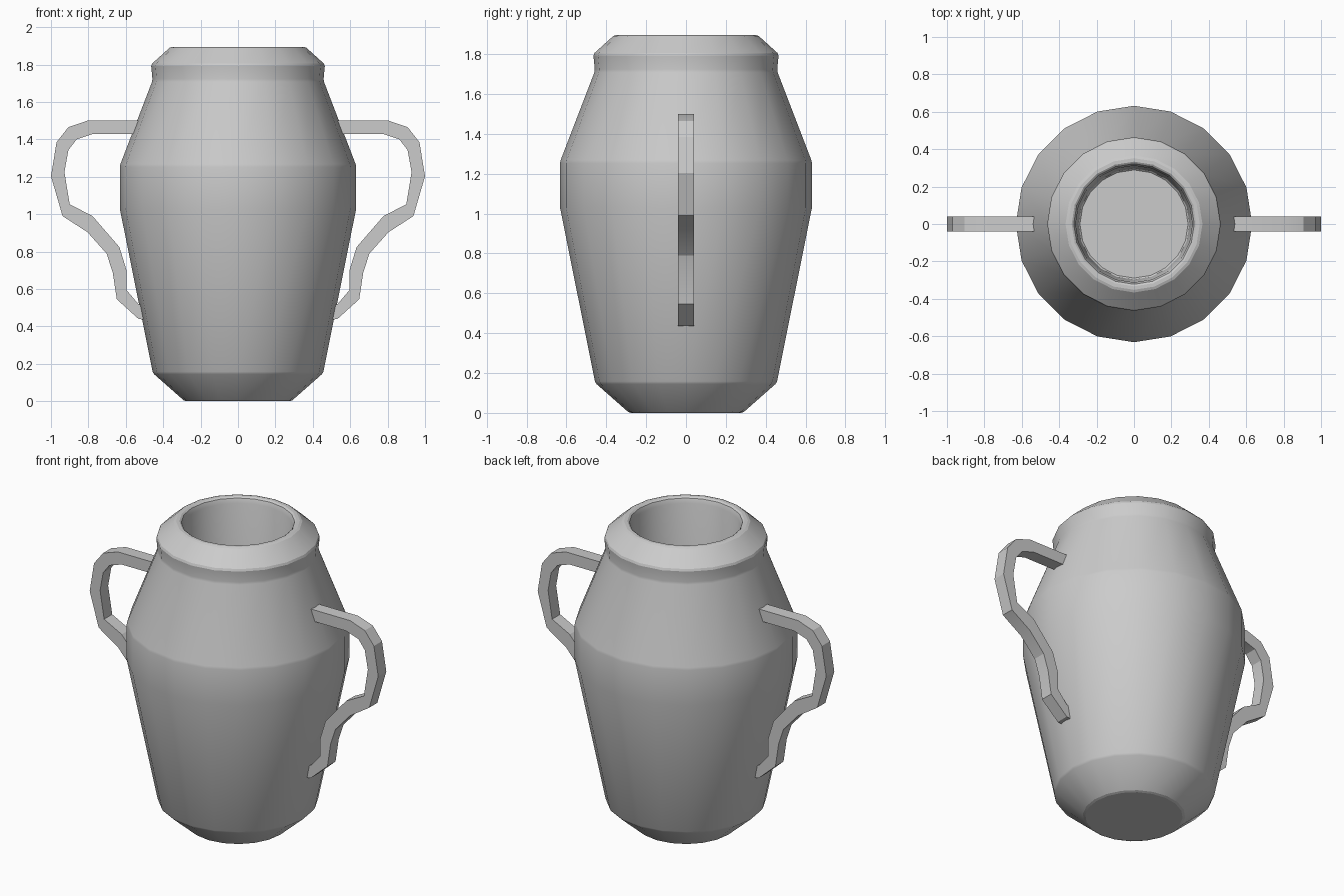
import bpy, bmesh, math
from mathutils import Vector

if "Cube" in bpy.data.objects:
    bpy.data.objects.remove(bpy.data.objects["Cube"])


def finish(name, bm, angle):
    bmesh.ops.recalc_face_normals(bm, faces=bm.faces)
    me = bpy.data.meshes.new(name)
    bm.to_mesh(me)
    bm.free()
    ob = bpy.data.objects.new(name, me)
    bpy.context.collection.objects.link(ob)
    bpy.ops.object.select_all(action='DESELECT')
    bpy.context.view_layer.objects.active = ob
    ob.select_set(True)
    bpy.ops.object.shade_smooth_by_angle(angle=math.radians(angle))
    return ob


# Jar body: outer wall, rim, hollow inside (radius, height), 20 sides
profile = [(0.285, 0), (0.455, 0.15), (0.632, 1.03), (0.632, 1.26),
           (0.457, 1.715), (0.465, 1.80), (0.36, 1.895), (0.325, 1.895),
           (0.312, 1.86), (0.297, 0.12)]
SIDES = 20
bm = bmesh.new()
rings = []
for r, z in profile:
    rings.append([bm.verts.new((r * math.cos(i * math.tau / SIDES),
                                r * math.sin(i * math.tau / SIDES), z))
                  for i in range(SIDES)])
for a, b in zip(rings, rings[1:]):
    for i in range(SIDES):
        j = (i + 1) % SIDES
        bm.faces.new((a[i], a[j], b[j], b[i]))
bm.faces.new(rings[0])
bm.faces.new(rings[-1])
body = finish("jar_body", bm, 40)
bev = body.modifiers.new("soft_edges", 'BEVEL')
bev.width = 0.008
bev.segments = 1
bev.limit_method = 'ANGLE'
bev.angle_limit = math.radians(20)

# Handle outline: outer x, z and inner x, z at each station
stations = [(0.50, 1.50, 0.50, 1.428), (0.805, 1.50, 0.778, 1.428),
            (0.907, 1.465, 0.863, 1.40), (0.97, 1.385, 0.907, 1.342),
            (1.0, 1.203, 0.928, 1.225), (0.938, 0.99, 0.90, 1.053),
            (0.805, 0.904, 0.778, 0.99), (0.703, 0.79, 0.634, 0.824),
            (0.67, 0.69, 0.596, 0.70), (0.648, 0.545, 0.596, 0.594),
            (0.532, 0.44, 0.532, 0.519), (0.495, 0.435, 0.495, 0.51)]
W = 0.04


def make_handle(name, side):
    bm = bmesh.new()
    loops = []
    for ox, oz, ix, iz in stations:
        loops.append([bm.verts.new((side * x, y, z)) for x, y, z in
                      ((ox, -W, oz), (ox, W, oz), (ix, W, iz), (ix, -W, iz))])
    for a, b in zip(loops, loops[1:]):
        for i in range(4):
            j = (i + 1) % 4
            bm.faces.new((a[i], a[j], b[j], b[i]))
    bm.faces.new(loops[0])
    bm.faces.new(loops[-1])
    return finish(name, bm, 20)


# Handles on both sides
make_handle("handle_right", 1)
make_handle("handle_left", -1)
